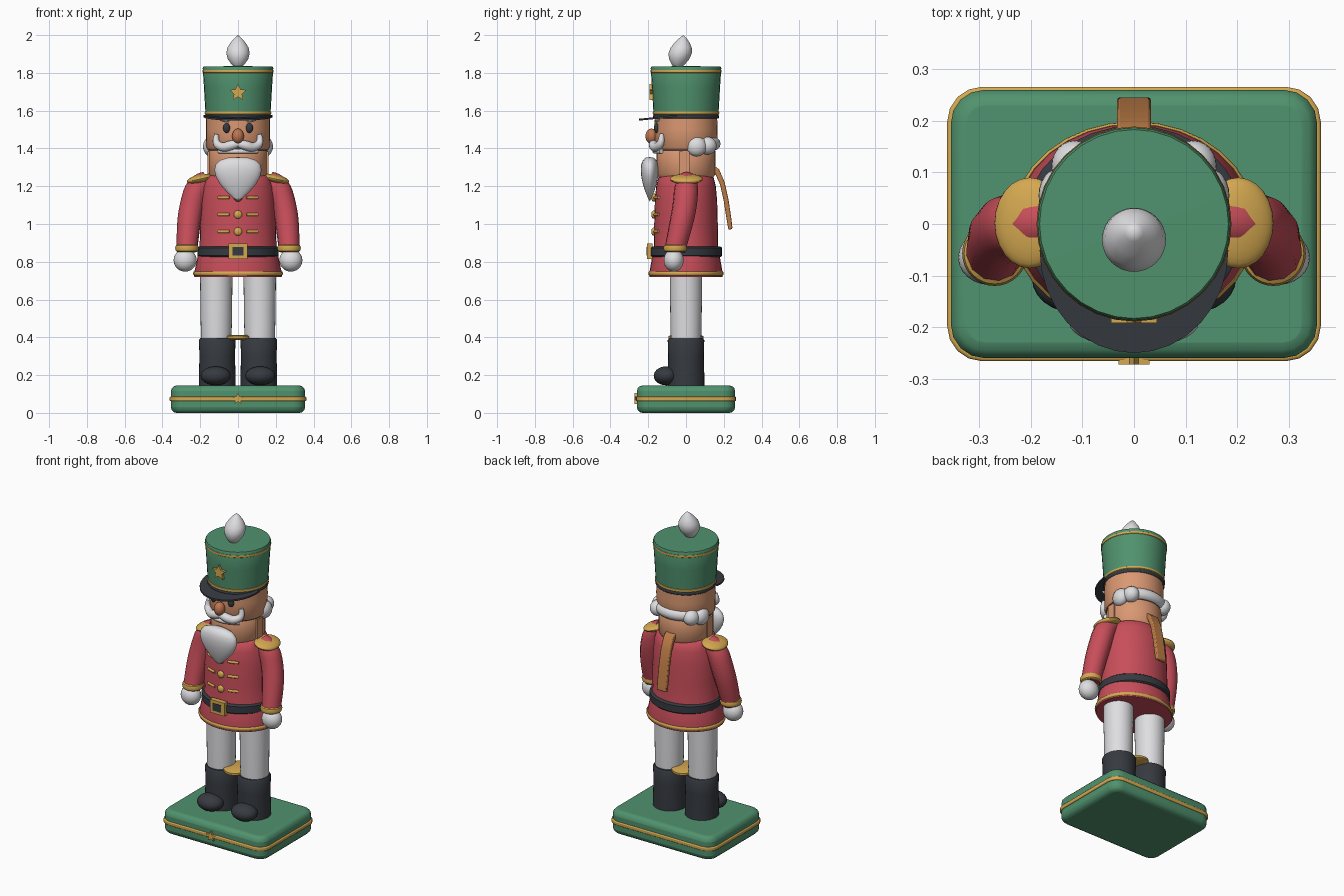
import bpy, bmesh, math
from mathutils import Matrix, Vector

if "Cube" in bpy.data.objects:
    bpy.data.objects.remove(bpy.data.objects["Cube"])


def mat(name, r, g, b):
    m = bpy.data.materials.new(name)
    lin = [((c / 255 + 0.055) / 1.055) ** 2.4 for c in (r, g, b)]
    m.diffuse_color = (*lin, 1)
    m.use_nodes = True
    m.node_tree.nodes["Principled BSDF"].inputs["Base Color"].default_value = m.diffuse_color
    return m


GREEN = mat("green", 80, 146, 110)
RED = mat("coat red", 200, 78, 90)
WHITE = mat("white", 222, 222, 225)
SKIN = mat("skin", 218, 152, 114)
NOSE = mat("nose tan", 192, 118, 80)
GOLD = mat("gold", 212, 168, 80)
BLACK = mat("black", 54, 58, 64)
WOOD = mat("wood brown", 188, 124, 70)


def finish(name, bm, m):
    bmesh.ops.remove_doubles(bm, verts=bm.verts, dist=1e-5)
    bmesh.ops.recalc_face_normals(bm, faces=bm.faces)
    me = bpy.data.meshes.new(name)
    bm.to_mesh(me)
    bm.free()
    me.materials.append(m)
    ob = bpy.data.objects.new(name, me)
    bpy.context.collection.objects.link(ob)
    return ob


def lathe(name, prof, m, x=0, y=0, sx=1, sy=1, n=32, closed=False, lean=0):
    """Revolve (radius, z) points; lean shears the tip along y."""
    bm = bmesh.new()
    z0 = prof[0][1]
    rings = [[bm.verts.new((x + r * sx * math.cos(2 * math.pi * i / n),
                            y + r * sy * math.sin(2 * math.pi * i / n) + lean * (z - z0), z))
              for i in range(n)] for r, z in prof]
    pairs = list(zip(rings, rings[1:] + rings[:1])) if closed else list(zip(rings, rings[1:]))
    for a, b in pairs:
        for i in range(n):
            j = (i + 1) % n
            bm.faces.new((a[i], a[j], b[j], b[i]))
    if not closed:
        for ring, (r, z) in ((rings[0], prof[0]), (rings[-1], prof[-1])):
            if r > 0:
                bm.faces.new(ring)
    return finish(name, bm, m)


def trim(name, z, rx, ry, t, m, h=None, x=0, y=0):
    """Rounded band around an elliptical body."""
    h = h or t
    prof = [(1 + t / rx * math.cos(a * math.pi / 4), z + h * math.sin(a * math.pi / 4)) for a in range(8)]
    return lathe(name, prof, m, x, y, rx, ry, closed=True)


def ball(name, loc, size, m, tilt=0):
    bm = bmesh.new()
    mx = Matrix.Translation(loc) @ Matrix.Rotation(tilt, 4, 'Y') @ Matrix.Diagonal((*size, 1))
    bmesh.ops.create_uvsphere(bm, u_segments=24, v_segments=14, radius=1, matrix=mx)
    return finish(name, bm, m)


def box(name, loc, size, m, tilt=0):
    bm = bmesh.new()
    mx = Matrix.Translation(loc) @ Matrix.Rotation(tilt, 4, 'Y') @ Matrix.Diagonal((*size, 1))
    bmesh.ops.create_cube(bm, size=1, matrix=mx)
    return finish(name, bm, m)


def prism(name, pts, depth, m):
    """Extrude a polygon of 3D points along a vector."""
    bm = bmesh.new()
    f = bm.faces.new([bm.verts.new(p) for p in pts])
    res = bmesh.ops.extrude_face_region(bm, geom=[f], use_keep_orig=True)
    bmesh.ops.translate(bm, vec=depth, verts=[v for v in res["geom"] if isinstance(v, bmesh.types.BMVert)])
    return finish(name, bm, m)


def star(name, y, z, r, m):
    pts = [((r if i % 2 == 0 else r * 0.48) * math.sin(i * math.pi / 5), y,
            z + (r if i % 2 == 0 else r * 0.48) * math.cos(i * math.pi / 5)) for i in range(10)]
    prism(name, pts, (0, 0.02, 0), m)


def tube(name, pts, m):
    """Smooth tube through (x, y, z, radius) points."""
    cu = bpy.data.curves.new(name, 'CURVE')
    cu.dimensions = '3D'
    cu.bevel_depth = 1
    cu.bevel_resolution = 4
    cu.use_fill_caps = True
    s = cu.splines.new('NURBS')
    s.points.add(len(pts) - 1)
    for p, (x, y, z, r) in zip(s.points, pts):
        p.co = (x, y, z, 1)
        p.radius = r
    s.order_u = 3
    s.use_endpoint_u = True
    s.resolution_u = 6
    ob = bpy.data.objects.new(name, cu)
    bpy.context.collection.objects.link(ob)
    cu.materials.append(m)
    bpy.ops.object.select_all(action='DESELECT')
    ob.select_set(True)
    bpy.context.view_layer.objects.active = ob
    bpy.ops.object.convert(target='MESH')


def slab(name, hx, hy, z0, z1, rad, bevel, m):
    pts = []
    for k, (cx, cy) in enumerate(((1, 1), (-1, 1), (-1, -1), (1, -1))):
        for i in range(5):
            a = (k + i / 4) * math.pi / 2
            pts.append((cx * (hx - rad) + rad * math.cos(a), cy * (hy - rad) + rad * math.sin(a), z0))
    ob = prism(name, pts, (0, 0, z1 - z0), m)
    b = ob.modifiers.new("round", 'BEVEL')
    b.width = bevel
    b.segments = 3
    b.limit_method = 'ANGLE'
    b.angle_limit = math.radians(50)


# Base plinth
slab("base", 0.355, 0.26, 0, 0.145, 0.065, 0.03, GREEN)
slab("base_band", 0.362, 0.266, 0.062, 0.086, 0.068, 0.006, GOLD)
star("base_star", -0.272, 0.074, 0.032, GOLD)

# Coat, belt and front fastenings
lathe("coat", [(1.14, 0.72), (1.15, 0.735), (1.06, 0.82), (1, 0.88), (0.99, 1.0), (0.97, 1.12),
               (0.93, 1.2), (0.86, 1.245), (0.7, 1.265)], RED, sx=0.203, sy=0.17)
trim("hem_trim", 0.738, 0.232, 0.194, 0.006, GOLD, 0.011)
lathe("belt", [(1, 0.825), (1.04, 0.832), (1.04, 0.874), (1, 0.88), (0.9, 0.88), (0.9, 0.825)],
      BLACK, sx=0.206, sy=0.183, closed=True)
box("buckle", (0, -0.192, 0.855), (0.1, 0.03, 0.082), GOLD)
box("buckle_center", (0, -0.206, 0.855), (0.058, 0.008, 0.046), BLACK)
for z in (0.96, 1.05, 1.14):
    ball("button", (0, -0.17, z), (0.022, 0.014, 0.022), GOLD)
    for s in (1, -1):
        tube("braid", [(s * 0.045, -0.164, z, 0.008), (s * 0.075, -0.157, z, 0.008),
                       (s * 0.105, -0.144, z, 0.008)], GOLD)

# Legs, boots and arms, mirrored
for s in (1, -1):
    lathe("leg", [(0.08, 0.36), (0.083, 0.5), (0.086, 0.74)], WHITE, s * 0.115)
    lathe("boot", [(0.097, 0.14), (0.097, 0.2), (0.094, 0.3), (0.097, 0.385), (0.09, 0.396)], BLACK, s * 0.11)
    ball("boot_toe", (s * 0.118, -0.105, 0.196), (0.08, 0.066, 0.05), BLACK)
    tube("arm", [(s * 0.165, 0.005, 1.23, 0.05), (s * 0.212, 0.002, 1.21, 0.064), (s * 0.245, -0.005, 1.1, 0.065),
                 (s * 0.265, -0.03, 0.98, 0.062), (s * 0.27, -0.06, 0.86, 0.055)], RED)
    trim("cuff", 0.872, 0.05, 0.05, 0.013, GOLD, 0.02, s * 0.27, -0.057)
    ball("hand", (s * 0.28, -0.065, 0.808), (0.061, 0.053, 0.06), WHITE)
    ball("epaulette", (s * 0.202, 0.002, 1.238), (0.07, 0.088, 0.024), GOLD, s * 0.22)
lathe("boot_trim", [(0.06, 0.386), (0.075, 0.394), (0.075, 0.406), (0.06, 0.412)], GOLD, sy=1.25)

# Head and hinged jaw
lathe("jaw", [(0.14, 1.24), (0.156, 1.265), (0.156, 1.385), (0.15, 1.395)], SKIN)
lathe("head", [(0.16, 1.395), (0.168, 1.405), (0.17, 1.5), (0.168, 1.58)], SKIN, sy=0.98)
lathe("mouth_line", [(0.154, 1.388), (0.159, 1.4)], BLACK)
for s in (1, -1):
    box("jaw_hinge", (s * 0.152, -0.01, 1.325), (0.02, 0.055, 0.12), SKIN)
tube("teeth", [(-0.1, -0.13, 1.385, 0.013), (-0.05, -0.165, 1.385, 0.013),
               (0.05, -0.165, 1.385, 0.013), (0.1, -0.13, 1.385, 0.013)], WHITE)

# Face details
ball("nose", (0, -0.182, 1.465), (0.031, 0.033, 0.04), NOSE)
lathe("beard", [(0, 1.12), (0.025, 1.138), (0.06, 1.17), (0.095, 1.21), (0.117, 1.25), (0.125, 1.285),
                (0.118, 1.315), (0.095, 1.338), (0.055, 1.351), (0, 1.354)], WHITE, y=-0.192, sy=0.38)
for s in (1, -1):
    ball("eye", (s * 0.06, -0.155, 1.508), (0.019, 0.015, 0.026), BLACK)
    ball("eyebrow", (s * 0.075, -0.152, 1.55), (0.032, 0.014, 0.008), WHITE, -s * 0.25)
    tube("mustache", [(0, -0.172, 1.425, 0.02), (s * 0.035, -0.175, 1.418, 0.027), (s * 0.08, -0.158, 1.402, 0.024),
                      (s * 0.125, -0.128, 1.43, 0.02), (s * 0.112, -0.13, 1.475, 0.012)], WHITE)
    ball("side_hair", (s * 0.145, 0.055, 1.41), (0.04, 0.053, 0.052), WHITE)
    ball("rear_hair", (s * 0.115, 0.112, 1.415), (0.045, 0.05, 0.047), WHITE)
tube("back_hair", [(0.15 * math.cos(a * math.pi / 8), 0.15 * math.sin(a * math.pi / 8), 1.425, 0.036)
                   for a in range(1, 8)], WHITE)

# Tall hat with peak, trims, star and plume
lathe("hat", [(0.17, 1.56), (0.173, 1.6), (0.18, 1.72), (0.187, 1.825), (0.183, 1.834), (0, 1.836)], GREEN)
trim("hat_top_trim", 1.808, 0.184, 0.184, 0.005, GOLD, 0.009)
trim("hat_low_trim", 1.588, 0.171, 0.171, 0.006, GOLD, 0.009)
trim("hat_strap", 1.568, 0.17, 0.17, 0.005, BLACK, 0.01)
peak = []
for i in range(17):
    a = math.pi + math.pi * i / 16
    y = -0.05 + 0.2 * math.sin(a)
    peak.append((0.183 * math.cos(a), y, 1.582 + 0.1 * y))
prism("hat_peak", peak, (0, 0, -0.01), BLACK)
star("hat_star", -0.192, 1.695, 0.047, GOLD)
lathe("plume", [(0.015, 1.825), (0.035, 1.845), (0.054, 1.873), (0.062, 1.905), (0.056, 1.933),
                (0.04, 1.96), (0.018, 1.985), (0, 2.0)], WHITE, y=-0.045, lean=0.18)

# Jaw lever curving down the back
outer = [(0.14, 1.315), (0.175, 1.29), (0.205, 1.22), (0.225, 1.13), (0.24, 1.03), (0.246, 0.975)]
inner = [(0.225, 0.968), (0.214, 1.03), (0.2, 1.12), (0.18, 1.21), (0.155, 1.265), (0.13, 1.28)]
lever = prism("back_lever", [(-0.033, y, z) for y, z in outer + inner], (0.066, 0, 0), WOOD)
b = lever.modifiers.new("round", 'BEVEL')
b.width = 0.006
b.segments = 2
b.limit_method = 'ANGLE'
b.angle_limit = math.radians(50)

# Smooth shading with sharp edges kept
bpy.ops.object.select_all(action='DESELECT')
for ob in bpy.context.scene.objects:
    if ob.type == 'MESH':
        ob.select_set(True)
        bpy.context.view_layer.objects.active = ob
bpy.ops.object.shade_smooth_by_angle(angle=math.radians(40))
